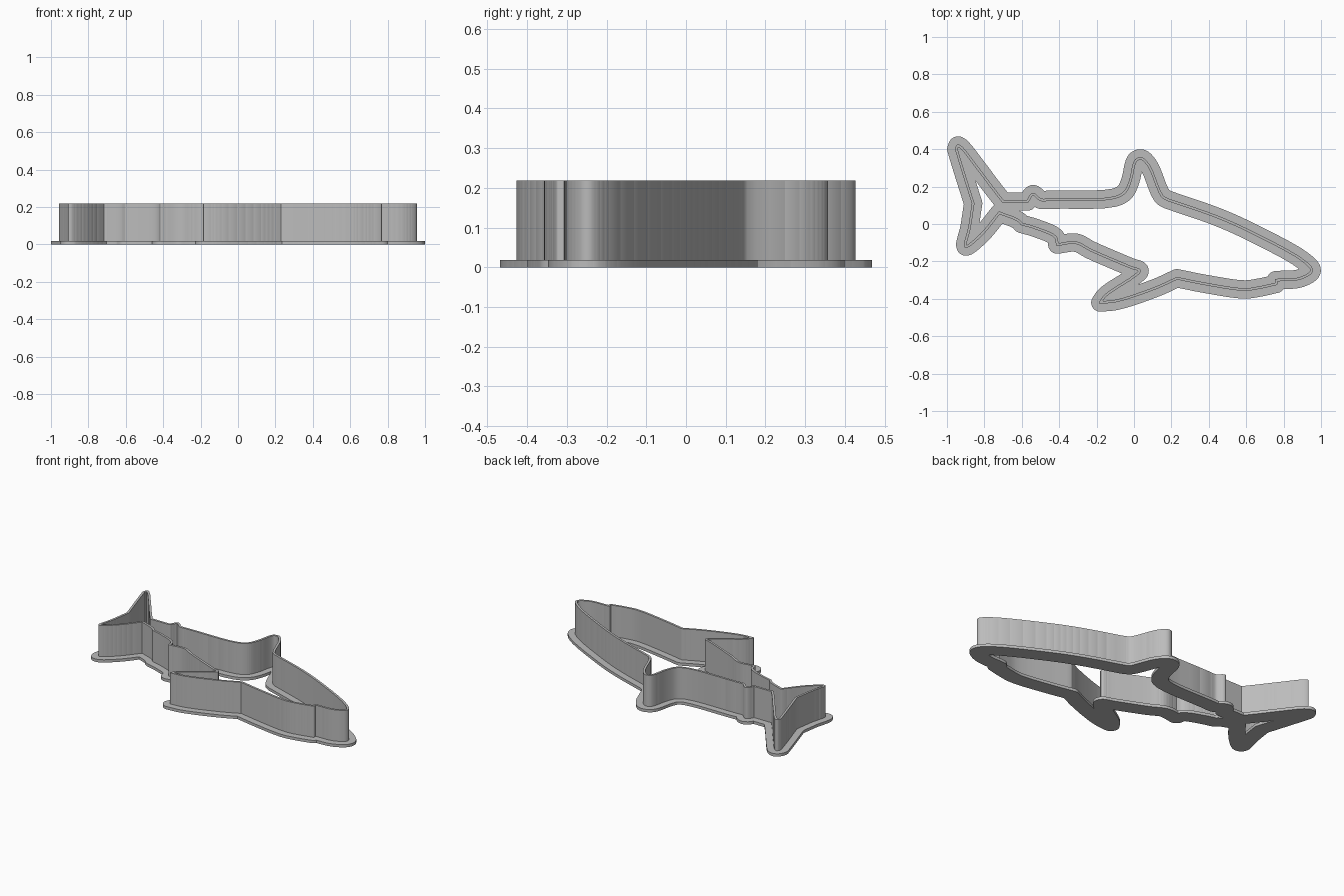
import bpy
import bmesh
import math
from mathutils import Vector
from mathutils.geometry import delaunay_2d_cdt

cube = bpy.data.objects.get("Cube")
if cube:
    bpy.data.objects.remove(cube, do_unlink=True)

# Plan of the fish in hundredths: each run is a smooth curve ending in a corner at the next run's start
OUTLINE = {
    "tail_upper_lobe": [(-95, 40), (-94, 42), (-83, 29), (-77, 21)],
    "rear_back": [(-70, 12)],
    "small_back_fin": [(-57, 12), (-54, 16), (-50, 13)],
    "back_and_fin": [(-45, 13), (-11, 14), (-5, 17), (-2, 23), (1, 34), (4, 35), (8, 31), (15, 15)],
    "head": [(18, 13), (44, 4), (62, -4), (91, -20), (95, -25), (89, -29)],
    "mouth": [(76, -30)],
    "belly": [(76, -32), (67, -34), (59, -35), (38, -32)],
    "side_fin_front": [(23, -29), (12, -34), (-9, -41)],
    "side_fin_rear": [(-18, -42), (-15, -38), (0, -28), (3, -25), (-2, -23), (-23, -14), (-31, -10)],
    "small_belly_fin": [(-41, -11), (-42, -7), (-53, -2)],
    "tail_root": [(-60, 0), (-62, 2)],
    "tail_lower_lobe": [(-72, 6), (-82, -6), (-90, -12), (-88, -2)],
    "tail_edge": [(-86, 11), (-92, 30)],
}


def smooth_run(points, steps=5):
    """Spacing-weighted Catmull-Rom curve through one run, without its last point."""
    p = [Vector(q) / 100 for q in points]
    if len(p) == 2:
        return p[:1]
    p = [2 * p[0] - p[1]] + p + [2 * p[-1] - p[-2]]
    out = []
    for a, b, c, d in zip(p, p[1:], p[2:], p[3:]):
        ta = math.sqrt((b - a).length)
        tb = math.sqrt((c - b).length)
        tc = math.sqrt((d - c).length)
        m = (c - b) + tb * ((b - a) / ta - (c - a) / (ta + tb))
        n = (c - b) + tb * ((d - c) / tc - (d - b) / (tb + tc))
        for i in range(steps):
            t = i / steps
            out.append(b + t * m + t * t * (3 * (c - b) - 2 * m - n)
                       + t ** 3 * (2 * (b - c) + m + n))
    return out


def band(name, path, radius, bottom, top, cap, material):
    """Solid band of even width along a closed path, with round outer corners."""
    verts, faces = [], []
    for a, b in zip(path, path[1:] + path[:1]):
        heading = math.atan2(b.y - a.y, b.x - a.x)
        start = len(verts)
        for centre, turn in ((b, -math.pi / 2), (a, math.pi / 2)):
            for i in range(cap + 1):
                ang = heading + turn + math.pi * i / cap
                verts.append(centre + radius * Vector((math.cos(ang), math.sin(ang))))
        faces.append(list(range(start, len(verts))))
    # merge the overlapping capsules into one flat region
    flat, _, tris, _, _, source = delaunay_2d_cdt(verts, [], faces, 0, 1e-5)
    bm = bmesh.new()
    bv = [bm.verts.new((v.x, v.y, bottom)) for v in flat]
    for tri, src in zip(tris, source):
        if src:
            bm.faces.new([bv[i] for i in tri])
    bmesh.ops.delete(bm, geom=[v for v in bm.verts if not v.link_faces], context='VERTS')
    # raise the region to its full height
    ext = bmesh.ops.extrude_face_region(bm, geom=bm.faces[:], use_keep_orig=True)
    for v in ext["geom"]:
        if isinstance(v, bmesh.types.BMVert):
            v.co.z = top
    bmesh.ops.recalc_face_normals(bm, faces=bm.faces[:])
    mesh = bpy.data.meshes.new(name)
    bm.to_mesh(mesh)
    bm.free()
    mesh.materials.append(material)
    obj = bpy.data.objects.new(name, mesh)
    bpy.context.collection.objects.link(obj)
    bpy.ops.object.select_all(action='DESELECT')
    obj.select_set(True)
    bpy.context.view_layer.objects.active = obj
    bpy.ops.object.shade_smooth_by_angle(angle=math.radians(30))


grey = bpy.data.materials.new("plain_grey")
grey.use_nodes = True
colour = (0.5, 0.5, 0.5, 1)
grey.diffuse_color = colour
grey.node_tree.nodes["Principled BSDF"].inputs["Base Color"].default_value = colour

runs = list(OUTLINE.values())
path = []
for run, following in zip(runs, runs[1:] + runs[:1]):
    path += smooth_run(run + following[:1])

# Thin upright cutting wall, and the wide flat flange it stands on
band("cutting_wall", path, 0.007, 0.004, 0.218, 6, grey)
band("base_flange", path, 0.049, 0, 0.018, 16, grey)
